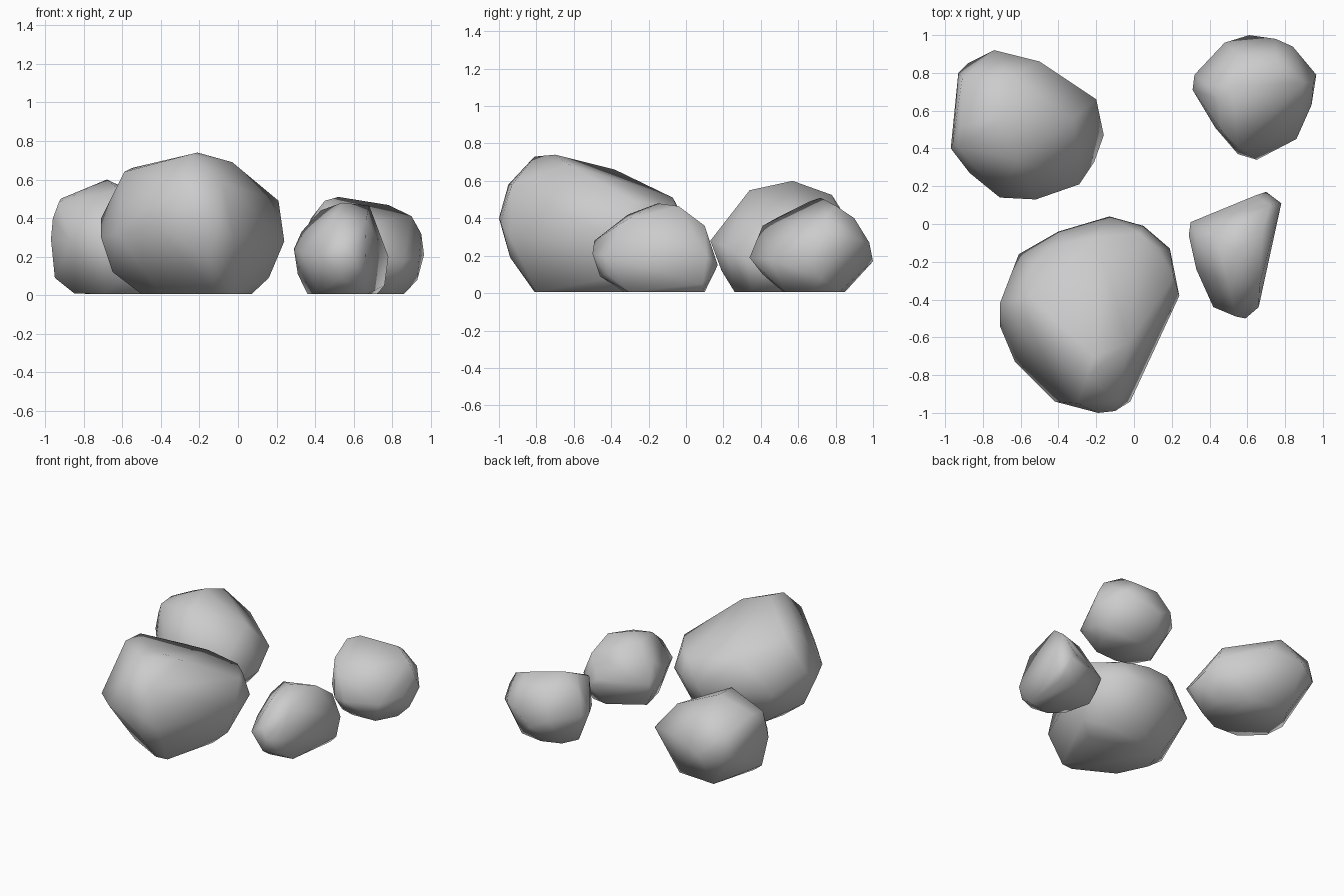
import bpy, bmesh, math

stone = bpy.data.materials.new("grey_stone")
stone.diffuse_color = (0.6, 0.6, 0.6, 1)


def rock(name, *rings):
    """Faceted boulder: convex hull around rings of corner points."""
    bm = bmesh.new()
    for ring in rings:
        for x, y, z in ring:
            bm.verts.new((x, y, max(z, 0.006)))
    res = bmesh.ops.convex_hull(bm, input=bm.verts[:])
    loose = {g for g in res["geom_interior"] + res["geom_unused"]
             if isinstance(g, bmesh.types.BMVert)}
    bmesh.ops.delete(bm, geom=list(loose), context='VERTS')
    bmesh.ops.recalc_face_normals(bm, faces=bm.faces[:])
    me = bpy.data.meshes.new(name)
    bm.to_mesh(me)
    bm.free()
    me.materials.append(stone)
    ob = bpy.data.objects.new(name, me)
    bpy.context.collection.objects.link(ob)
    bpy.ops.object.select_all(action='DESELECT')
    ob.select_set(True)
    bpy.context.view_layer.objects.active = ob
    bpy.ops.object.shade_smooth_by_angle(angle=math.radians(75))


# each rock: crown, widest belt, base

rock("large_front_rock",
     [(-.21, -.70, .74), (-.25, -.81, .73), (-.03, -.63, .69), (-.55, -.38, .66),
      (-.59, -.50, .64), (-.53, -.22, .57), (-.38, -.10, .52), (-.20, -.07, .51),
      (.03, -.05, .46), (.13, -.13, .45), (.21, -.28, .49), (-.30, -.95, .58),
      (-.08, -.93, .58)],
     [(.24, -.38, .28), (.19, -.13, .30), (.05, -.01, .32), (-.13, .04, .30),
      (-.40, -.04, .32), (-.61, -.16, .30), (-.71, -.42, .40), (-.71, -.54, .30),
      (-.63, -.73, .32), (-.42, -.94, .36), (-.19, -1.0, .40), (-.10, -.99, .38),
      (-.02, -.94, .30)],
     [(.16, -.35, .09), (-.65, -.48, .12), (-.15, -.94, .19), (-.40, -.66, 0),
      (-.12, -.81, 0), (-.03, -.80, 0), (-.50, -.45, 0), (-.45, -.25, 0),
      (-.20, -.12, 0), (.05, -.20, 0), (.07, -.40, 0)])

rock("back_left_rock",
     [(-.68, .57, .60), (-.62, .34, .55), (-.93, .41, .48), (-.92, .52, .50),
      (-.91, .77, .45), (-.66, .78, .525), (-.50, .86, .36), (-.32, .56, .43)],
     [(-.20, .66, .26), (-.16, .47, .15), (-.21, .33, .17), (-.29, .21, .25),
      (-.52, .13, .28), (-.71, .14, .28), (-.87, .27, .28), (-.97, .40, .29),
      (-.96, .42, .40), (-.93, .80, .28), (-.88, .85, .25), (-.74, .92, .30)],
     [(-.95, .45, .09), (-.55, .19, .12), (-.85, .40, .01), (-.70, .27, 0),
      (-.50, .26, 0), (-.32, .35, 0), (-.30, .55, 0), (-.45, .72, 0),
      (-.75, .74, 0)])

rock("small_front_right_rock",
     [(.54, -.15, .48), (.68, -.04, .465), (.43, -.07, .44), (.33, -.08, .33),
      (.50, -.31, .42), (.72, .10, .36), (.665, -.32, .39)],
     [(.54, -.49, .28), (.59, -.50, .21), (.42, -.44, .20), (.66, -.44, .20),
      (.33, -.24, .22), (.29, -.06, .24), (.30, .01, .20), (.64, .15, .20),
      (.70, .17, .15), (.78, .11, .20)],
     [(.76, .09, .05), (.65, -.42, .10), (.53, -.46, .09), (.31, -.04, .11),
      (.36, -.05, 0), (.41, -.26, 0), (.50, -.33, 0), (.67, -.30, 0),
      (.72, .08, 0), (.60, .10, 0)])

rock("back_right_rock",
     [(.52, .72, .51), (.45, .66, .49), (.46, .50, .41), (.55, .41, .36),
      (.78, .80, .468), (.90, .75, .41), (.38, .74, .40), (.55, .90, .40),
      (.75, .90, .40)],
     [(.84, .94, .28), (.95, .75, .32), (.965, .79, .21), (.94, .63, .20),
      (.86, .45, .18), (.65, .34, .19), (.55, .37, .18), (.43, .51, .20),
      (.31, .71, .25), (.32, .79, .25), (.48, .96, .24), (.61, 1.0, .17),
      (.75, .98, .27)],
     [(.93, .72, .08), (.60, .41, .10), (.42, .68, 0), (.49, .55, 0),
      (.48, .80, 0), (.62, .85, 0), (.80, .82, 0), (.86, .68, 0),
      (.78, .53, 0), (.60, .52, 0)])
